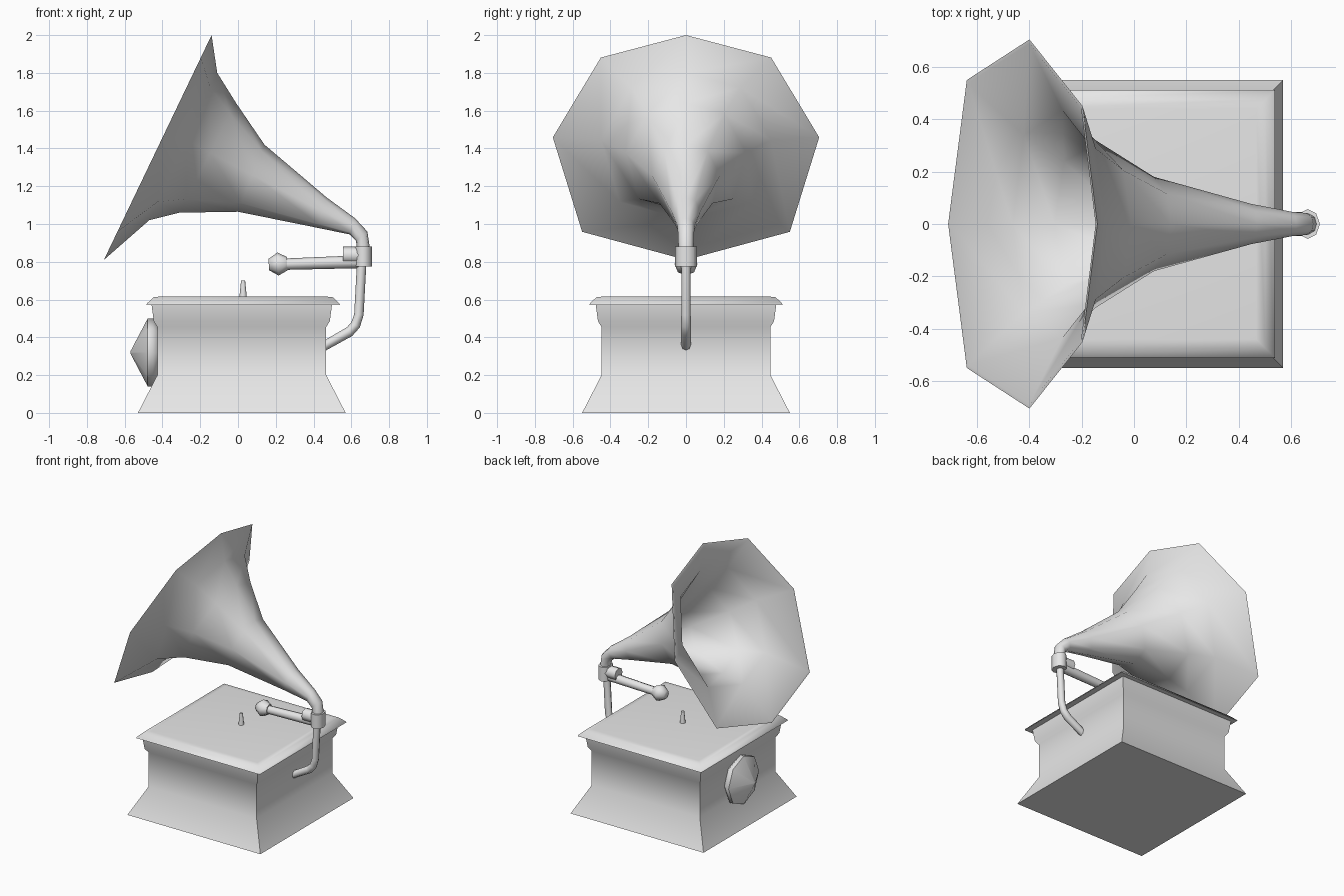
import bpy, bmesh, math

if "Cube" in bpy.data.objects:
    bpy.data.objects.remove(bpy.data.objects["Cube"])

grey = bpy.data.materials.new("plain_grey")
grey.diffuse_color = (0.8, 0.8, 0.8, 1)
grey.use_nodes = True
grey.node_tree.nodes["Principled BSDF"].inputs["Base Color"].default_value = grey.diffuse_color


def loft(name, rings, smooth=60):
    """Skin a list of equal-length vertex rings and cap both ends."""
    bm = bmesh.new()
    loops = [[bm.verts.new(p) for p in ring] for ring in rings]
    for a, b in zip(loops, loops[1:]):
        for i in range(len(a)):
            j = (i + 1) % len(a)
            bm.faces.new((a[i], a[j], b[j], b[i]))
    bm.faces.new(loops[0])
    bm.faces.new(loops[-1])
    bmesh.ops.recalc_face_normals(bm, faces=bm.faces)
    mesh = bpy.data.meshes.new(name)
    bm.to_mesh(mesh)
    bm.free()
    mesh.materials.append(grey)
    obj = bpy.data.objects.new(name, mesh)
    bpy.context.collection.objects.link(obj)
    bpy.ops.object.select_all(action='DESELECT')
    obj.select_set(True)
    bpy.context.view_layer.objects.active = obj
    bpy.ops.object.shade_smooth_by_angle(angle=math.radians(smooth))
    return obj


def circle(n):
    return [(math.cos(2 * math.pi * i / n), math.sin(2 * math.pi * i / n)) for i in range(n)]


def oval(top, bottom, ry, shape, shrink=0.0):
    """Ring spanning two points in the xz plane, with half width ry along y."""
    cx, cz = (top[0] + bottom[0]) / 2, (top[1] + bottom[1]) / 2
    hx, hz = (top[0] - bottom[0]) / 2, (top[1] - bottom[1]) / 2
    k = 1 - shrink / math.hypot(hx, hz)
    return [(cx + c * hx * k, s * (ry - shrink), cz + c * hz * k) for c, s in shape]


def tube(name, path, n=8, smooth=60):
    """Round bar through (x, z, radius) points in the xz plane."""
    rings = []
    for i, (x, z, r) in enumerate(path):
        a, b = path[max(i - 1, 0)], path[min(i + 1, len(path) - 1)]
        dx, dz = b[0] - a[0], b[1] - a[1]
        d = math.hypot(dx, dz)
        ux, uz = -dz / d * r, dx / d * r
        rings.append(oval((x + ux, z + uz), (x - ux, z - uz), r, circle(n)))
    return loft(name, rings, smooth)


def square_stack(name, cx, levels):
    """Square sections given as (half width, z)."""
    corners = [(-1, -1), (1, -1), (1, 1), (-1, 1)]
    return loft(name, [[(cx + sx * h, sy * h, z) for sx, sy in corners] for h, z in levels])


# Flared cabinet and bevelled lid
square_stack("cabinet", 0.02, [(0.55, 0), (0.447, 0.2), (0.447, 0.455),
                               (0.466, 0.485), (0.478, 0.575)])
square_stack("lid", 0.027, [(0.512, 0.572), (0.508, 0.58), (0.475, 0.612), (0.44, 0.616)])

# Low cone on the cabinet's side
tube("side_knob", [(-0.41, 0.32, 0.14), (-0.45, 0.32, 0.18), (-0.478, 0.32, 0.18),
                   (-0.57, 0.32, 0.005)])

# Spindle on the lid
tube("spindle", [(0.027, 0.6, 0.021), (0.027, 0.7, 0.011)])

# Bent support pipe
tube("support_pipe", [(0.44, 0.345, 0.025), (0.59, 0.43, 0.027), (0.622, 0.465, 0.026),
                      (0.64, 0.52, 0.025), (0.655, 0.8, 0.025)])

# Collar, clamp and playing arm
loft("collar", [oval((0.71, z), (0.617, z), 0.057, circle(8)) for z in (0.775, 0.88)])
tube("clamp", [(0.557, 0.835, 0.045), (0.65, 0.835, 0.045)])
tube("playing_arm", [(0.24, 0.787, 0.03), (0.64, 0.8, 0.034)])
tube("arm_head", [(0.163, 0.785, 0.03), (0.212, 0.788, 0.061), (0.26, 0.79, 0.036)])

# Horn: eight-sided sections from the neck to the mouth, then back inside
half = [(0.8, 0.64), (0.09, 1), (-0.75, 0.78)]
mouth_shape = [(1, 0)] + half + [(-1, 0)] + [(c, -s) for c, s in reversed(half)]
sections = [
    ((0.70, 0.86), (0.63, 0.86), 0.04),
    ((0.685, 0.96), (0.625, 0.91), 0.042),
    ((0.62, 1.03), (0.59, 0.945), 0.046),
    ((0.47, 1.14), (0.42, 0.98), 0.077),
    ((0.14, 1.42), (0.0, 1.065), 0.18),
    ((-0.01, 1.64), (-0.31, 1.06), 0.32),
    ((-0.11, 1.80), (-0.47, 1.02), 0.45),
    ((-0.14, 2.0), (-0.71, 0.81), 0.705),
]
outer = [oval(*s, mouth_shape) for s in sections]
inner = [oval(*s, mouth_shape, 0.015) for s in reversed(sections[2:])]
loft("horn", outer + inner)
